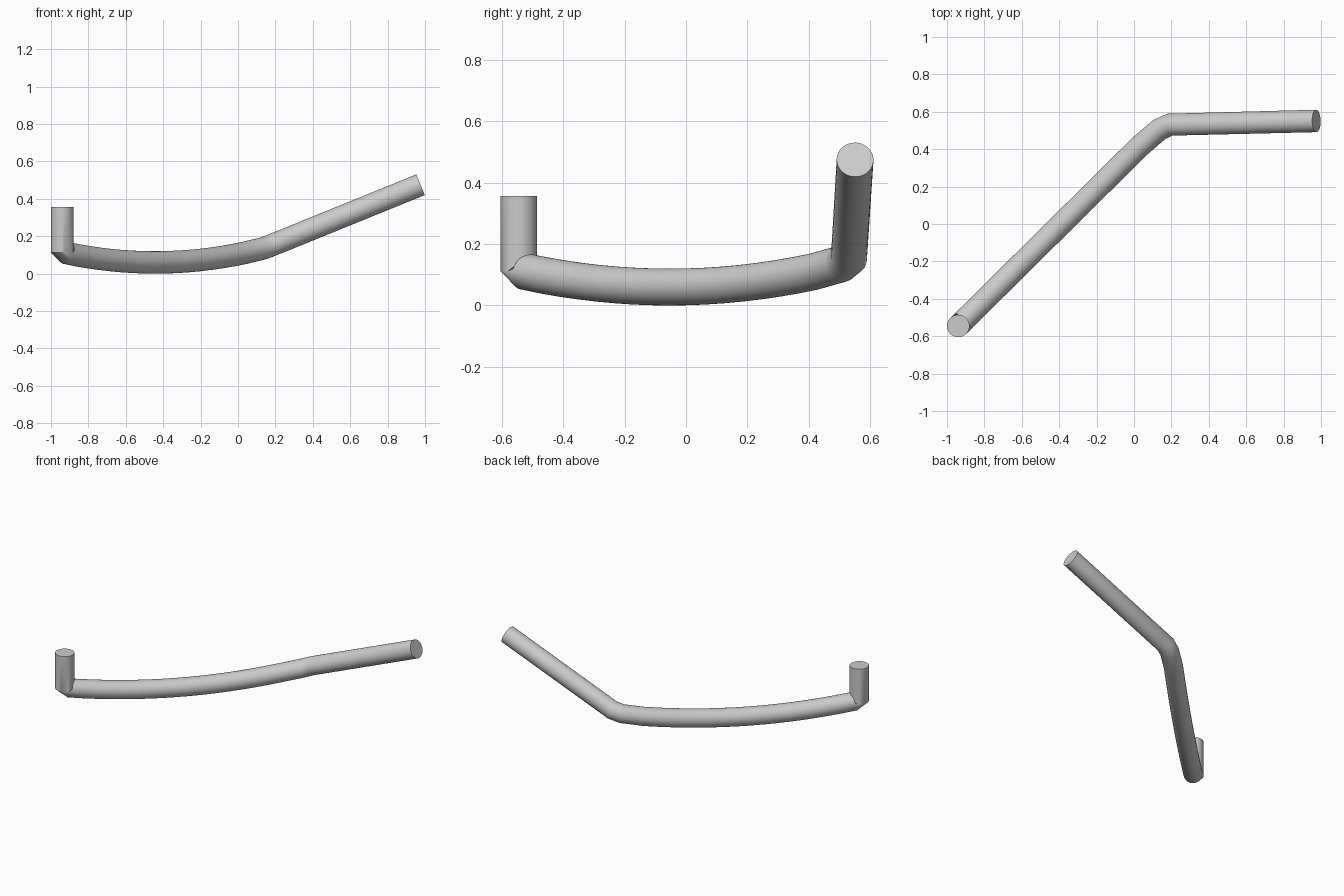
import bpy, bmesh, math
from mathutils import Vector

cube = bpy.data.objects.get("Cube")
if cube:
    bpy.data.objects.remove(cube, do_unlink=True)

RADIUS, SIDES, ARC_STEPS = 0.06, 40, 16

grey = bpy.data.materials.new("light_grey")
grey.use_nodes = True
colour = (0.6, 0.6, 0.6, 1)
grey.diffuse_color = colour
grey.node_tree.nodes["Principled BSDF"].inputs["Base Color"].default_value = colour

# Centre line: upright stub, sagging middle run, then the rising straight arm
path = [Vector((-0.94, -0.545, 0.356)), Vector((-0.94, -0.545, 0.112))]
for i in range(ARC_STEPS + 1):
    t = i / ARC_STEPS
    sag = 0.05 * (2 * t - 1) ** 2
    path.append(Vector((-0.917 + 0.947 * t, -0.523 + 0.938 * t, 0.06 + sag)))
path += [Vector((0.135, 0.505, 0.135)), Vector((0.19, 0.531, 0.156)),
         Vector((0.975, 0.551, 0.475))]

# Ring directions follow the path; the stub stays upright down to the corner
dirs = [(b - a).normalized() for a, b in zip(path, path[1:])]
tangents = [dirs[0]] + [(a + b).normalized() for a, b in zip(dirs, dirs[1:])] + [dirs[-1]]
tangents[1] = dirs[0]
tangents[2] = (dirs[2] + Vector((0, 0, -0.15))).normalized()

# Sweep a circle along the path
bm = bmesh.new()
side = Vector((1, 0, 0))
rings = []
for k, (p, t) in enumerate(zip(path, tangents)):
    if k:
        side = tangents[k - 1].rotation_difference(t) @ side
    up = t.cross(side)
    angles = [2 * math.pi * j / SIDES for j in range(SIDES)]
    rings.append([bm.verts.new(p + RADIUS * (math.cos(a) * side + math.sin(a) * up))
                  for a in angles])
for r, s in zip(rings, rings[1:]):
    for j in range(SIDES):
        n = (j + 1) % SIDES
        bm.faces.new((r[j], r[n], s[n], s[j]))
bm.faces.new(reversed(rings[0]))
bm.faces.new(rings[-1])

mesh = bpy.data.meshes.new("bent_tube")
bm.to_mesh(mesh)
bm.free()
mesh.materials.append(grey)
tube = bpy.data.objects.new("bent_tube", mesh)
bpy.context.collection.objects.link(tube)

bpy.ops.object.select_all(action="DESELECT")
tube.select_set(True)
bpy.context.view_layer.objects.active = tube
bpy.ops.object.shade_smooth_by_angle(angle=math.radians(35))
